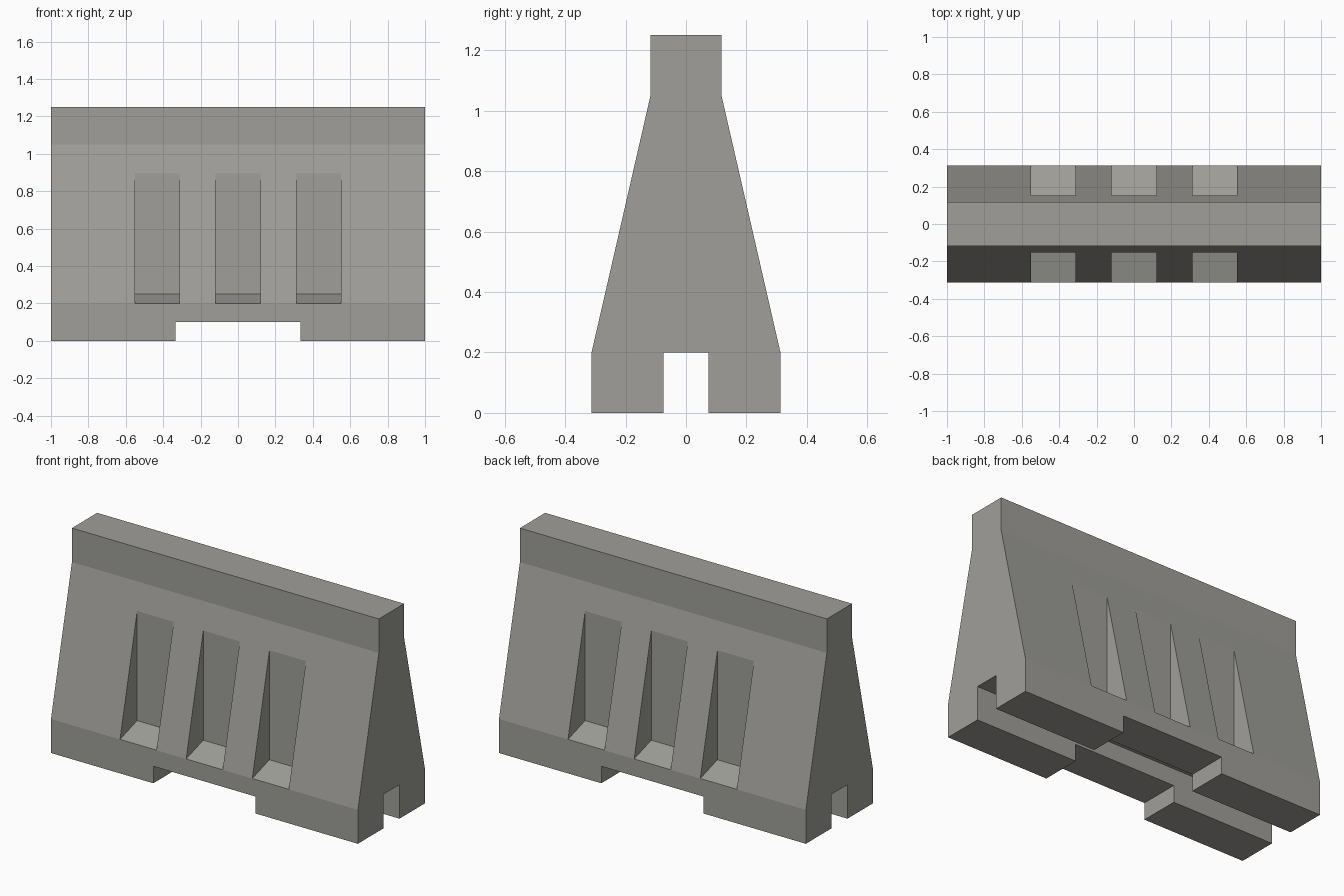
import bpy, bmesh

if "Cube" in bpy.data.objects:
    bpy.data.objects.remove(bpy.data.objects["Cube"])

concrete = bpy.data.materials.new("concrete_grey")
concrete.diffuse_color = (0.35, 0.345, 0.32, 1)
concrete.use_nodes = True
concrete.node_tree.nodes["Principled BSDF"].inputs["Base Color"].default_value = concrete.diffuse_color


def prism(name, profile, x0, x1):
    """Extrude a (y, z) profile along x."""
    bm = bmesh.new()
    face = bm.faces.new([bm.verts.new((x0, y, z)) for y, z in profile])
    ext = bmesh.ops.extrude_face_region(bm, geom=[face])
    verts = [v for v in ext["geom"] if isinstance(v, bmesh.types.BMVert)]
    bmesh.ops.translate(bm, verts=verts, vec=(x1 - x0, 0, 0))
    bmesh.ops.recalc_face_normals(bm, faces=bm.faces)
    mesh = bpy.data.meshes.new(name)
    bm.to_mesh(mesh)
    bm.free()
    mesh.materials.append(concrete)
    obj = bpy.data.objects.new(name, mesh)
    bpy.context.collection.objects.link(obj)
    return obj


# Barrier body, with the lengthwise channel underneath in the profile
half = [(0.075, 0.2), (0.075, 0), (0.3125, 0), (0.3125, 0.2), (0.1175, 1.05), (0.1175, 1.25)]
barrier = prism("barrier_body", half + [(-y, z) for y, z in reversed(half)], -1, 1)

# Cross notch under the middle
cutters = [prism("notch_cutter", [(-0.5, -0.1), (0.5, -0.1), (0.5, 0.1), (-0.5, 0.1)], -0.333, 0.333)]

# Pockets on both slopes: vertical back wall, sloping sill
for side in (-1, 1):
    for cx in (-0.431, 0, 0.431):
        profile = [(side * 0.153, 0.25), (side * 0.45, 0.158), (side * 0.45, 1.0), (side * 0.153, 1.0)]
        cutters.append(prism("pocket_cutter", profile, cx - 0.119, cx + 0.119))

for c in cutters:
    c.hide_render = True
    c.display_type = 'WIRE'
    mod = barrier.modifiers.new(c.name, 'BOOLEAN')
    mod.operation = 'DIFFERENCE'
    mod.solver = 'EXACT'
    mod.object = c

# Apply the cuts and drop the cutters
bpy.context.view_layer.objects.active = barrier
for mod in list(barrier.modifiers):
    bpy.ops.object.modifier_apply(modifier=mod.name)
for c in cutters:
    bpy.data.objects.remove(c)
